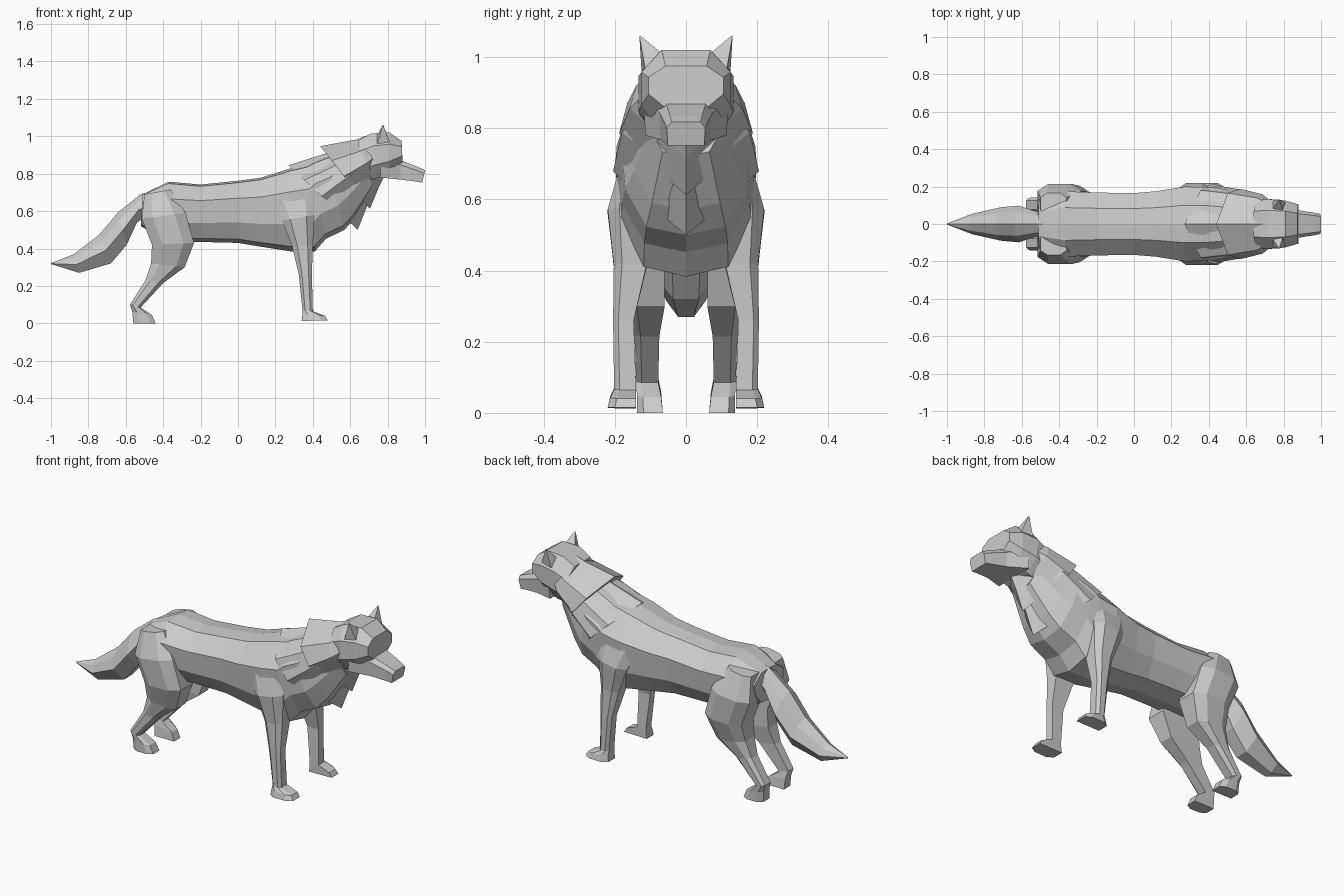
import bpy, bmesh


def loft(name, rings, mirror=False):
    """Skin a list of point rings into a closed flat-shaded mesh."""
    bm = bmesh.new()
    vs = [[bm.verts.new(p) for p in ring] for ring in rings]
    n = len(vs[0])
    for a, b in zip(vs, vs[1:]):
        for i in range(n):
            j = (i + 1) % n
            bm.faces.new((a[i], a[j], b[j], b[i]))
    bm.faces.new(vs[0])
    bm.faces.new(vs[-1][::-1])
    bmesh.ops.recalc_face_normals(bm, faces=bm.faces)
    mesh = bpy.data.meshes.new(name)
    bm.to_mesh(mesh)
    bm.free()
    ob = bpy.data.objects.new(name, mesh)
    bpy.context.collection.objects.link(ob)
    if mirror:
        mod = ob.modifiers.new("mirror", 'MIRROR')
        mod.use_axis = (False, True, False)
    return ob


def body_part(name, half, stations):
    """half: (height 0-1, width 0-1) from top to bottom.
    station: top x, top z, bottom x, bottom z, half width."""
    prof = half + [(t, -w) for t, w in reversed(half) if w > 0]
    rings = []
    for xt, zt, xb, zb, w in stations:
        rings.append([(xb + (xt - xb) * t, w * s, zb + (zt - zb) * t)
                      for t, s in prof])
    return loft(name, rings)


def leg(name, stations):
    """station: back x, back z, front x, front z, inner y, outer y."""
    prof = [(0, 0), (1, 0), (1, .75), (.75, 1), (.25, 1), (0, .75)]
    rings = []
    for xa, za, xb, zb, y0, y1 in stations:
        rings.append([(xa + (xb - xa) * u, y0 + (y1 - y0) * v, za + (zb - za) * u)
                      for u, v in prof])
    return loft(name, rings, mirror=True)


TORSO = [(1, 0), (.97, .5), (.72, 1), (.33, .92), (.06, .6), (0, 0)]
RUFF = [(1, 0), (.77, .88), (.52, 1), (.28, .57), (0, 0)]
SKULL = [(1, .55), (.72, 1), (.3, 1), (0, .6)]
SNOUT = [(1, .75), (.75, 1), (0, .95)]
TAIL = [(1, 0), (.8, .65), (.45, 1), (0, .4)]

# Torso from rump to neck
body_part("torso", TORSO, [
    (-.51, .69, -.52, .52, .13),
    (-.37, .757, -.37, .43, .175),
    (-.20, .742, -.20, .435, .168),
    (.00, .762, .00, .43, .165),
    (.12, .778, .12, .41, .175),
    (.27, .825, .28, .385, .20),
    (.37, .85, .41, .383, .197),
    (.40, .865, .47, .452, .195),
    (.46, .89, .57, .50, .185),
    (.50, .90, .63, .57, .16),
    (.65, .96, .72, .72, .11)])

# Overlapping fur ruffs
body_part("shoulder_ruff", RUFF, [
    (.27, .845, .64, .50, .205),
    (.50, .918, .70, .65, .18),
    (.62, .96, .72, .74, .11)])
body_part("neck_ruff", RUFF, [
    (.44, .947, .705, .612, .188),
    (.63, .982, .75, .72, .158),
    (.72, 1.015, .78, .78, .11)])

# Head and muzzle
body_part("head", SKULL, [
    (.64, .975, .68, .76, .125),
    (.71, 1.015, .74, .775, .133),
    (.81, 1.02, .81, .80, .125),
    (.875, .975, .88, .862, .105)])
body_part("muzzle", SNOUT, [
    (.77, .91, .76, .78, .12),
    (.87, .872, .87, .768, .075),
    (.965, .835, .955, .758, .06),
    (1.0, .818, .985, .752, .054)])

# Ears
loft("ears", [
    [(.735, .07, .99), (.80, .055, 1.0), (.81, .115, .97), (.745, .125, .96)],
    [(.774, .129, 1.06), (.777, .128, 1.06), (.777, .131, 1.058), (.774, .131, 1.058)]],
    mirror=True)

# Tail
body_part("tail", TAIL, [
    (-.43, .72, -.47, .58, .055),
    (-.52, .69, -.54, .54, .07),
    (-.64, .595, -.595, .42, .098),
    (-.74, .475, -.68, .32, .09),
    (-.88, .368, -.85, .27, .055),
    (-1.0, .322, -1.0, .317, .003)])

# Legs
leg("hind_legs", [
    (-.50, .69, -.36, .715, .07, .165),
    (-.515, .56, -.28, .59, .06, .215),
    (-.46, .42, -.235, .43, .06, .205),
    (-.465, .32, -.285, .30, .06, .165),
    (-.495, .23, -.40, .215, .075, .145),
    (-.577, .10, -.52, .085, .078, .14),
    (-.565, .06, -.46, .045, .07, .138),
    (-.56, 0, -.44, 0, .065, .138)])
leg("front_legs", [
    (.17, .68, .42, .70, .08, .185),
    (.235, .55, .41, .58, .09, .22),
    (.29, .41, .40, .42, .11, .203),
    (.325, .26, .395, .26, .147, .205),
    (.345, .07, .40, .065, .14, .202),
    (.345, .05, .465, .04, .14, .213),
    (.34, .013, .48, .015, .14, .22)])
